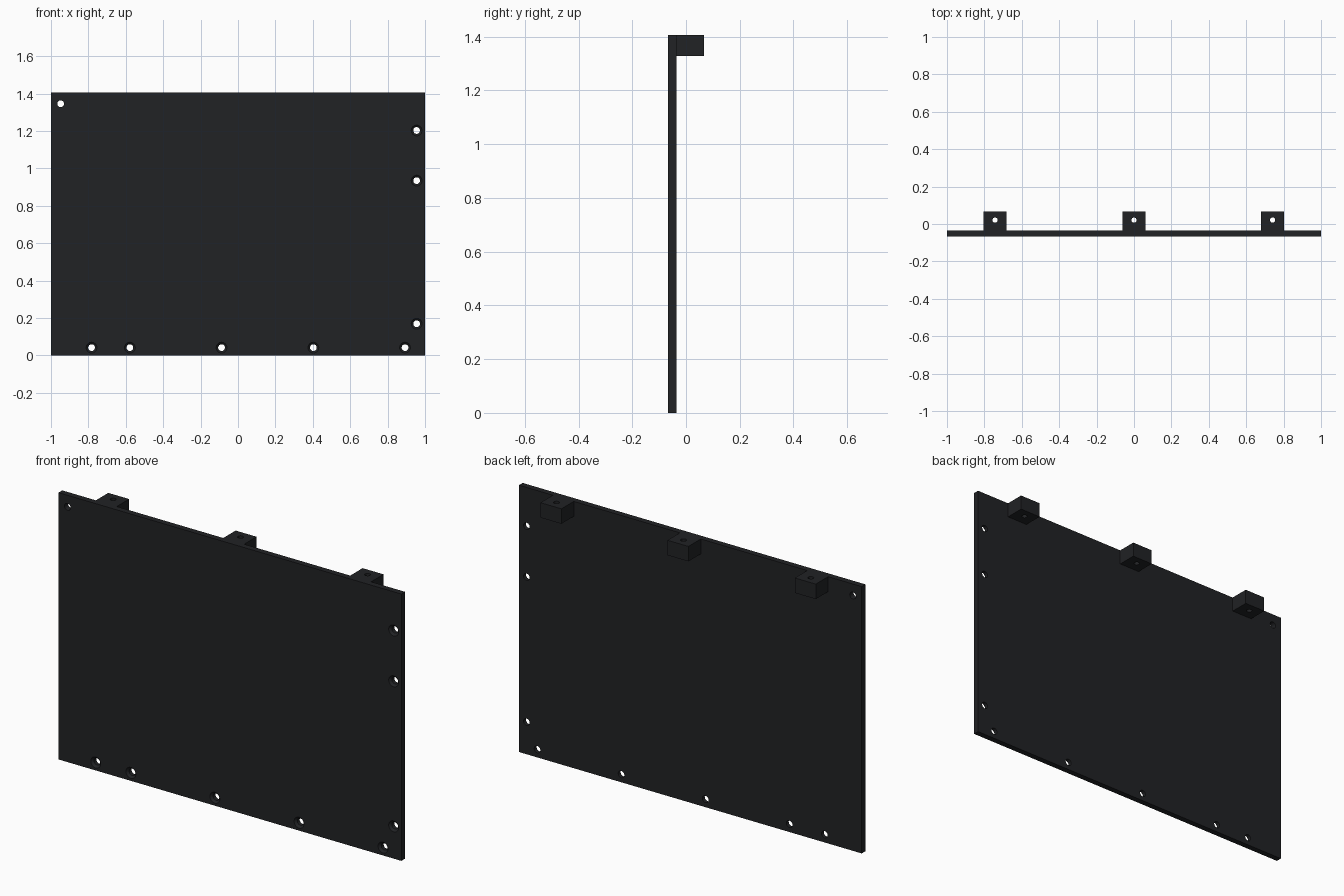
import bpy, bmesh, math
from mathutils import Vector, Matrix

if "Cube" in bpy.data.objects:
    bpy.data.objects.remove(bpy.data.objects["Cube"])

FRONT, REAR, BACK = -0.067, -0.036, 0.067
TOP = 1.407
LUG_BOTTOM = 1.328
SIDES = 32

mat = bpy.data.materials.new("dark_plastic")
mat.diffuse_color = (0.015, 0.016, 0.018, 1)
mat.use_nodes = True
mat.node_tree.nodes["Principled BSDF"].inputs["Base Color"].default_value = mat.diffuse_color


def make_object(name, bm):
    bmesh.ops.recalc_face_normals(bm, faces=bm.faces)
    mesh = bpy.data.meshes.new(name)
    bm.to_mesh(mesh)
    bm.free()
    obj = bpy.data.objects.new(name, mesh)
    bpy.context.collection.objects.link(obj)
    return obj


def add_box(bm, x0, x1, y0, y1, z0, z1):
    m = Matrix.Translation(((x0 + x1) / 2, (y0 + y1) / 2, (z0 + z1) / 2))
    m = m @ Matrix.Diagonal((x1 - x0, y1 - y0, z1 - z0, 1))
    bmesh.ops.create_cube(bm, size=1, matrix=m)


def add_drill(bm, profile, place):
    """Closed round cutter; profile is (distance along axis, radius)."""
    rings = []
    for d, r in profile:
        angles = [2 * math.pi * i / SIDES for i in range(SIDES)]
        rings.append([bm.verts.new(place(r * math.cos(a), r * math.sin(a), d)) for a in angles])
    for a, b in zip(rings, rings[1:]):
        for i in range(SIDES):
            j = (i + 1) % SIDES
            bm.faces.new((a[i], a[j], b[j], b[i]))
    bm.faces.new(rings[0][::-1])
    bm.faces.new(rings[-1])


def boolean(obj, other, operation):
    mod = obj.modifiers.new(operation.lower(), 'BOOLEAN')
    mod.operation, mod.object, mod.solver = operation, other, 'EXACT'
    bpy.context.view_layer.objects.active = obj
    bpy.ops.object.modifier_apply(modifier=mod.name)
    bpy.data.objects.remove(other)


# Flat panel
bm = bmesh.new()
add_box(bm, -1, 1, FRONT, REAR, 0, TOP)
panel = make_object("panel", bm)

# Mounting lugs along the rear top edge
lug_x = (-0.743, 0, 0.741)
bm = bmesh.new()
for x in lug_x:
    add_box(bm, x - 0.061, x + 0.061, -0.05, BACK, LUG_BOTTOM, TOP)
boolean(panel, make_object("mounting_lugs", bm), 'UNION')

# Countersunk screw holes, one plain corner hole, and vertical lug holes
countersunk = [(x, 0.042) for x in (-0.783, -0.578, -0.088, 0.403, 0.893)]
countersunk += [(0.955, z) for z in (0.17, 0.935, 1.203)]
sunk = [(FRONT - 0.01, 0.029), (FRONT, 0.029), (FRONT + 0.011, 0.018), (REAR + 0.01, 0.018)]
plain = [(FRONT - 0.01, 0.018), (REAR + 0.01, 0.018)]
bm = bmesh.new()
for hx, hz in countersunk:
    add_drill(bm, sunk, lambda u, v, d: Vector((hx + u, d, hz + v)))
add_drill(bm, plain, lambda u, v, d: Vector((-0.948 + u, d, 1.346 + v)))
for hx in lug_x:
    add_drill(bm, [(LUG_BOTTOM - 0.02, 0.014), (TOP + 0.02, 0.014)],
              lambda u, v, d: Vector((hx + u, 0.021 + v, d)))
boolean(panel, make_object("drill_cutter", bm), 'DIFFERENCE')

# Finish: smooth hole walls, sharp edges
panel.data.materials.clear()
panel.data.materials.append(mat)
bpy.ops.object.select_all(action='DESELECT')
panel.select_set(True)
bpy.context.view_layer.objects.active = panel
bpy.ops.object.shade_smooth_by_angle(angle=math.radians(30))
